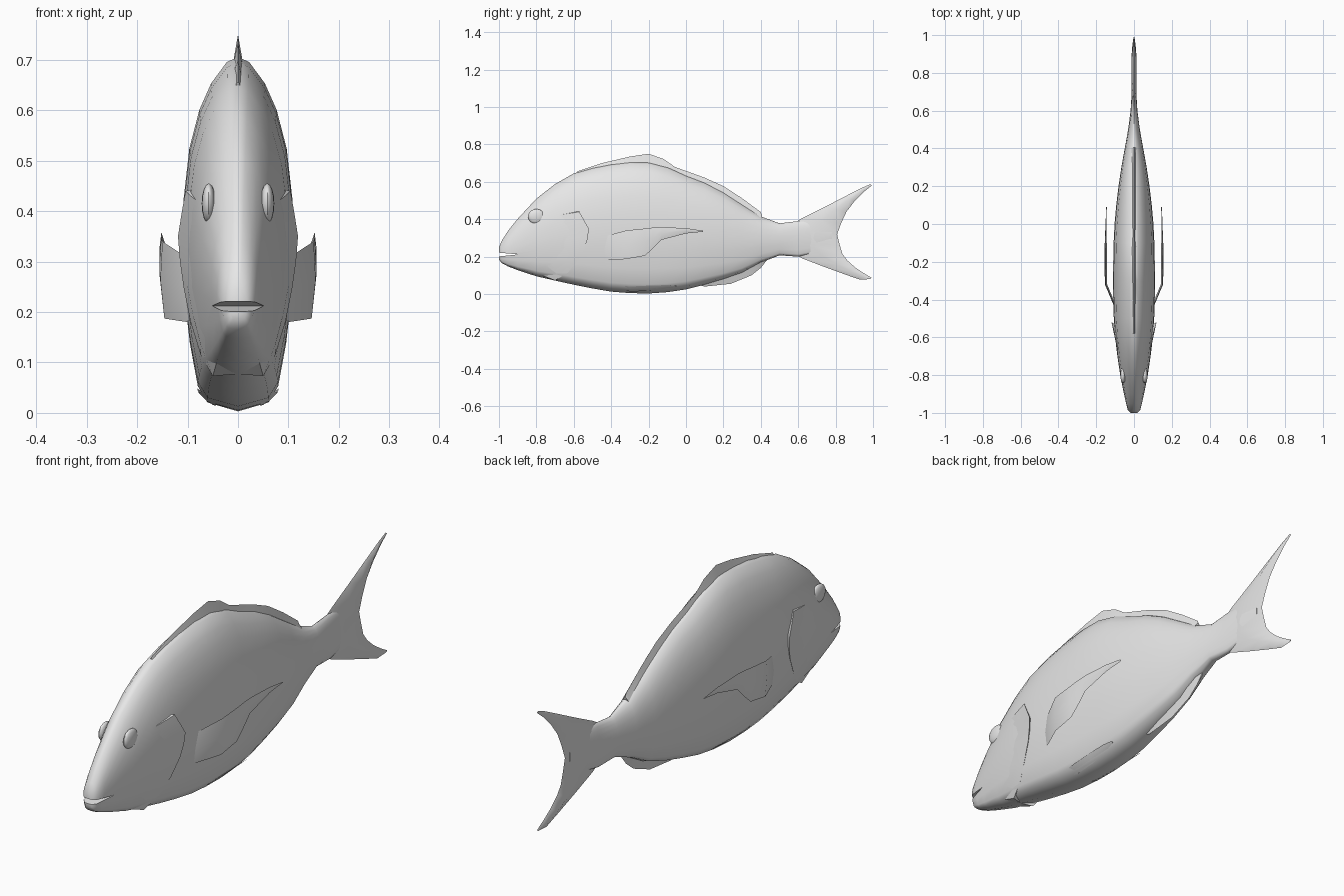
import bpy, bmesh, math
from mathutils import Vector

cube = bpy.data.objects.get("Cube")
if cube:
    bpy.data.objects.remove(cube, do_unlink=True)

grey = bpy.data.materials.new("plain_grey")
grey.use_nodes = True
grey.diffuse_color = (0.8, 0.8, 0.8, 1)
grey.node_tree.nodes["Principled BSDF"].inputs["Base Color"].default_value = (0.8, 0.8, 0.8, 1)


def finish(name, bm, angle=45):
    bmesh.ops.recalc_face_normals(bm, faces=bm.faces)
    mesh = bpy.data.meshes.new(name)
    bm.to_mesh(mesh)
    bm.free()
    obj = bpy.data.objects.new(name, mesh)
    bpy.context.collection.objects.link(obj)
    mesh.materials.append(grey)
    smooth(obj, angle)
    return obj


def smooth(obj, angle=45):
    bpy.ops.object.select_all(action='DESELECT')
    obj.select_set(True)
    bpy.context.view_layer.objects.active = obj
    bpy.ops.object.shade_smooth_by_angle(angle=math.radians(angle))


def loft(name, rings, angle=45):
    """Skin a row of closed rings and cap both ends."""
    bm = bmesh.new()
    rows = [[bm.verts.new(p) for p in ring] for ring in rings]
    n = len(rows[0])
    for a, b in zip(rows, rows[1:]):
        for i in range(n):
            j = (i + 1) % n
            bm.faces.new((a[i], a[j], b[j], b[i]))
    bm.faces.new(rows[0])
    bm.faces.new(rows[-1][::-1])
    return finish(name, bm, angle)


def fin(name, strips, half, axis=(1, 0, 0)):
    """Thin lens-shaped fin from pairs of edge points."""
    rings = []
    offset = Vector(axis) * half
    for a, b in strips:
        a, b = Vector(a), Vector(b)
        mid = (a + b) / 2
        t = offset * min(1, (b - a).length / 0.06)
        rings.append([a, mid + t, b, mid - t])
    return loft(name, rings, 60)


# Body: stations of (y, bottom, top, half width), and one shared half section
STATIONS = [(-1.0, .185, .25, .018), (-.985, .165, .285, .033), (-.95, .147, .34, .042),
            (-.9, .128, .402, .053), (-.8, .095, .51, .073), (-.7, .072, .588, .088),
            (-.6, .05, .645, .1), (-.5, .03, .675, .107), (-.4, .013, .695, .11),
            (-.3, .005, .706, .111), (-.2, .003, .706, .11), (-.1, .01, .68, .108),
            (0, .025, .635, .103), (.1, .05, .597, .094), (.2, .078, .545, .082),
            (.3, .113, .48, .067), (.4, .168, .415, .049), (.5, .207, .378, .031),
            (.6, .2, .39, .018), (.7, .22, .39, .012), (.78, .28, .35, .004)]
SECTION = [(0, 0), (.55, .025), (.72, .07), (.86, .19), (.97, .34), (1, .46),
           (.97, .6), (.87, .74), (.69, .85), (.48, .925), (.2, .985), (0, 1)]


def lerp_table(table, key):
    for a, b in zip(table, table[1:]):
        if a[0] <= key <= b[0]:
            t = (key - a[0]) / (b[0] - a[0])
            return [p + (q - p) * t for p, q in zip(a, b)]
    return table[-1]


def body_x(y, z):
    _, low, high, width = lerp_table(STATIONS, y)
    f = min(1, max(0, (z - low) / (high - low)))
    return width * lerp_table([(h, w) for w, h in SECTION], f)[1]


rings = []
for y, low, high, width in STATIONS:
    right = [(w * width, y, low + h * (high - low)) for w, h in SECTION]
    rings.append(right + [(-x, yy, z) for x, yy, z in right[-2:0:-1]])
body = loft("body", rings, 50)

# Mouth: narrow wedge cut into the snout
wedge = [(-.895, .212), (-1.03, .198), (-1.03, .224)]
cutter = loft("mouth_cutter", [[(x, y, z) for y, z in wedge] for x in (-.15, .15)])
cutter.hide_render = True
cut = body.modifiers.new("mouth", 'BOOLEAN')
cut.object = cutter
cut.operation = 'DIFFERENCE'
cut.solver = 'EXACT'
bpy.context.view_layer.objects.active = body
bpy.ops.object.modifier_apply(modifier=cut.name)
bpy.data.objects.remove(cutter, do_unlink=True)
smooth(body, 50)

# Forked tail: leading and trailing edge, top tip to bottom tip
TAIL = [(.985, .587, .993, .58), (.94, .568, .955, .55), (.85, .522, .9, .495),
        (.74, .465, .858, .44), (.62, .405, .83, .38), (.53, .35, .808, .32),
        (.53, .25, .82, .27), (.62, .191, .836, .215), (.74, .145, .862, .18),
        (.85, .105, .905, .142), (.93, .077, .95, .112), (.985, .08, .993, .087)]
fin("tail_fin", [((0, a, b), (0, c, d)) for a, b, c, d in TAIL], .014)

# Dorsal and anal fins: (y, base z, edge z, base half thickness)
DORSAL = [(-.58, .63, .657), (-.45, .66, .7), (-.3, .67, .735), (-.2, .67, .75),
          (-.12, .66, .722), (-.06, .63, .68), (.1, .57, .622), (.2, .52, .577),
          (.3, .45, .512), (.4, .405, .438), (.405, .41, .425)]
ANAL = [(-.02, .06, .028), (.06, .08, .05), (.1, .09, .04), (.24, .13, .055),
        (.35, .17, .1), (.4, .2, .14), (.43, .205, .178)]
for name, rows, thick in (("dorsal_fin", DORSAL, .014), ("anal_fin", ANAL, .02)):
    loft(name, [[(-thick, y, base), (thick, y, base), (0, y, edge)] for y, base, edge in rows], 60)

# Paired parts: the fins, gill covers and brows
PECTORAL = [(-.47, .085, .22, .25), (-.43, .1, .18, .31), (-.32, .146, .187, .34),
            (-.22, .148, .205, .35), (-.18, .148, .24, .355), (-.13, .148, .29, .358),
            (0, .146, .324, .352), (.09, .144, .333, .339)]
PELVIC = [(-.38, .04, .03, .06, .05), (-.3, .045, .014, .078, .04),
          (-.2, .05, .016, .08, .045), (-.1, .06, .03, .08, .048), (-.05, .07, .04, .076, .045)]
GILL = [(-.57, .44, .104), (-.545, .395, .112), (-.52, .35, .119), (-.525, .3, .115),
        (-.54, .25, .108), (-.58, .18, .094), (-.63, .115, .074), (-.7, .073, .05)]
for side, s in (("left", 1), ("right", -1)):
    fin(side + "_pectoral_fin",
        [((s * x, y, lo), (s * (x + .004), y, hi)) for y, x, lo, hi in PECTORAL], .006)
    fin(side + "_pelvic_fin",
        [((s * a, y, b), (s * c, y, d)) for y, a, b, c, d in PELVIC], .004, (.5 * s, 0, -.8))
    shell = []
    for y, z, x in GILL:
        front_y, front_z = y - .17, z + (.33 - z) * .25
        front_x = body_x(front_y, front_z) - .004
        mid_y, mid_z = y - .06, z + (.33 - z) * .09
        mid_x = body_x(mid_y, mid_z) + .004
        inner_x = min(body_x(y, z), x) - .015
        shell.append([(s * front_x, front_y, front_z), (s * mid_x, mid_y, mid_z),
                      (s * x, y, z), (s * inner_x, y - .02, z + .005)])
    loft(side + "_gill_cover", shell, 50)
    bm = bmesh.new()
    bmesh.ops.create_uvsphere(bm, u_segments=16, v_segments=8, radius=1)
    for v in bm.verts:
        v.co = Vector((s * .058 + v.co.x * .014, -.8 + v.co.y * .045, .415 + v.co.z * .04))
    finish(side + "_eye_brow", bm)
